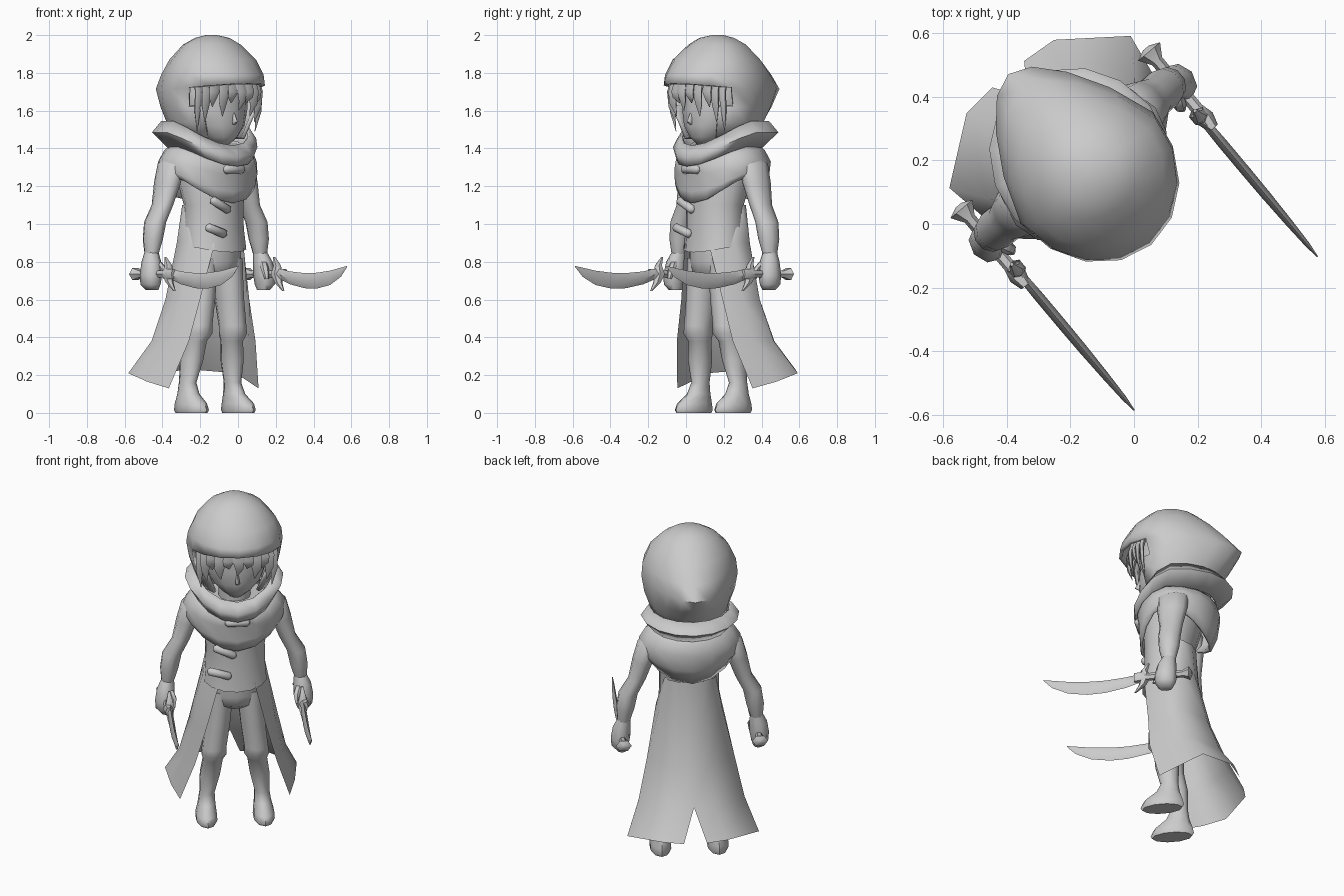
import bpy, bmesh
from math import sin, cos, pi, radians
from mathutils import Vector

if "Cube" in bpy.data.objects:
    bpy.data.objects.remove(bpy.data.objects["Cube"])

grey = bpy.data.materials.new("plain_grey")
grey.use_nodes = True
grey.diffuse_color = (0.6, 0.6, 0.6, 1)
grey.node_tree.nodes["Principled BSDF"].inputs["Base Color"].default_value = (0.6, 0.6, 0.6, 1)
TURN = radians(40)  # the whole figure is turned toward its left


def finish(name, bm, mirror=False, thick=0, angle=50):
    bmesh.ops.recalc_face_normals(bm, faces=bm.faces)
    mesh = bpy.data.meshes.new(name)
    bm.to_mesh(mesh)
    bm.free()
    mesh.materials.append(grey)
    ob = bpy.data.objects.new(name, mesh)
    bpy.context.collection.objects.link(ob)
    ob.rotation_euler.z = TURN
    if mirror:
        ob.modifiers.new("mirror", 'MIRROR').use_clip = True
    if thick:
        shell = ob.modifiers.new("shell", 'SOLIDIFY')
        shell.thickness, shell.offset = thick, -1
    bpy.ops.object.select_all(action='DESELECT')
    bpy.context.view_layer.objects.active = ob
    ob.select_set(True)
    bpy.ops.object.shade_smooth_by_angle(angle=radians(angle))


def loft(name, rings, caps=(True, True), closed=True, skip=None, **kw):
    """Skin a list of point rings; skip(row, column) leaves faces out."""
    bm = bmesh.new()
    rows = [[bm.verts.new(p) for p in r] for r in rings]
    n = len(rows[0])
    for i, (a, b) in enumerate(zip(rows, rows[1:])):
        for j in range(n if closed else n - 1):
            if not (skip and skip(i, j)):
                k = (j + 1) % n
                bm.faces.new((a[j], a[k], b[k], b[j]))
    for wanted, row in zip(caps, (rows[0], rows[-1])):
        if wanted:
            bm.faces.new(row)
    loose = [v for v in bm.verts if not v.link_faces]
    bmesh.ops.delete(bm, geom=loose, context='VERTS')
    finish(name, bm, **kw)


OPEN = (False, False)


def flat_ring(x, y, z, a, b, n=12):
    return [(x + a * sin(2 * pi * j / n), y - b * cos(2 * pi * j / n), z) for j in range(n)]


def upright_ring(x, y, z, t, h, n=6):
    return [(x + t * cos(2 * pi * j / n), y, z + h * sin(2 * pi * j / n)) for j in range(n)]


def egg(z, a, front, back, n=16, vee=0, lift=0, point=0):
    """Ring from front to back; vee drops the front, lift raises the sides, point narrows the back."""
    pts = []
    mid = front * 0.55 + back * 0.45
    for j in range(n):
        t = 2 * pi * j / n
        c = cos(t)
        y = mid - c * (mid - front if c > 0 else back - mid)
        x = a * sin(t) * (1 - point * max(-c, 0))
        pts.append((x, y, z - vee * max(c, 0) ** 1.5 + lift * sin(t) ** 2))
    return pts


# Hood with an open front and a pointed back
hood = [egg(2.0, .03, .19, .25), egg(1.985, .09, .12, .31), egg(1.95, .155, .07, .37),
        egg(1.87, .228, -.02, .465, point=.1), egg(1.79, .264, -.07, .55, point=.25),
        egg(1.715, .272, -.085, .615, point=.34, vee=-.03), egg(1.62, .256, -.03, .55, point=.22),
        egg(1.54, .228, .02, .485, point=.1), egg(1.45, .18, .05, .42)]
loft("hood", hood, caps=(True, False), thick=.02, angle=60,
     skip=lambda i, j: (i == 5 and (j < 3 or j > 12)) or (i > 5 and (j < 2 or j > 13)))

# Head, nose and neck
loft("head", [flat_ring(0, y, z, a, b) for y, z, a, b in (
    (.14, 1.42, .04, .05), (.15, 1.46, .09, .1), (.175, 1.52, .15, .145),
    (.2, 1.6, .185, .17), (.21, 1.7, .2, .18), (.21, 1.82, .17, .17))], angle=60)
loft("nose", [flat_ring(0, y, z, a, b, 6) for y, z, a, b in (
    (.045, 1.6, .006, .01), (.03, 1.54, .014, .025), (.04, 1.525, .01, .01))], angle=60)
loft("neck", [flat_ring(0, .22, z, .09, .09) for z in (1.5, 1.3)])

# Hair strands hanging below the brim
for x, tip, w in ((0, 1.6, .034), (.055, 1.64, .036), (.1, 1.57, .038),
                  (.145, 1.62, .036), (.175, 1.54, .036), (.205, 1.49, .028)):
    for side in ((1, -1) if x else (1,)):
        y = -.03 + 2.6 * x * x
        loft("hair_strand", [flat_ring(side * (x + dx), y + dy, z, s * w, s * .015, 5) for dx, dy, z, s in (
            (-.01, .02, 1.78, 1), (0, 0, 1.7, 1), (.006, .005, (1.7 + tip) / 2, .7), (-.005, .02, tip, .06))])

# Standing collar and shoulder mantle
loft("collar", [egg(1.545, .235, .04, .51, vee=.13), egg(1.485, .278, 0, .565, vee=.13),
                egg(1.405, .225, .005, .47, vee=.1)], caps=OPEN, thick=.015)
loft("mantle", [egg(1.44, .18, .06, .42, vee=.1), egg(1.39, .25, .02, .47, vee=.08),
                egg(1.32, .287, .03, .49, vee=.06, lift=.02), egg(1.22, .287, .035, .475, vee=.05, lift=.06),
                egg(1.13, .265, .04, .44, vee=.02, lift=.12)], caps=OPEN, thick=.015, angle=60)

# Coat body with a dipped front hem, and trousers seat
loft("coat_body", [flat_ring(0, y, z, a, b, 14) for y, z, a, b in (
    (.24, 1.38, .2, .16), (.22, 1.25, .2, .165), (.2, 1.1, .17, .14), (.2, .98, .172, .14))]
     + [egg(.88, .18, .05, .34, n=14, vee=.03)], angle=60)
loft("trousers_seat", [flat_ring(0, .2, z, a, b) for z, a, b in (
    (.9, .16, .12), (.8, .16, .12), (.74, .13, .11), (.71, .06, .07))], angle=60)

# Coat tail: one flared sheet per side, split at the centre back
loft("coat_tail", [
    [(.14, .24, 1.1), (.145, .26, 1.1), (.13, .305, 1.1), (.07, .345, 1.1), (0, .355, 1.1)],
    [(.1, .075, .89), (.185, .18, .9), (.18, .29, .9), (.07, .36, .9), (0, .365, .9)],
    [(.17, .11, .6), (.23, .2, .6), (.25, .3, .6), (.08, .43, .6), (0, .44, .6)],
    [(.23, .13, .38), (.275, .24, .38), (.3, .355, .38), (.12, .51, .38), (0, .52, .4)],
    [(.31, .2, .13), (.35, .33, .165), (.372, .46, .21), (.18, .605, .23), (.065, .615, .22)]],
    caps=OPEN, closed=False, mirror=True, angle=60)

# Coat toggles
for x, y, z, tilt in ((0, .035, 1.29, 0), (-.07, .06, 1.1, .45), (-.1, .06, .965, .3)):
    along = Vector((cos(tilt), 0, -sin(tilt)))
    up = Vector((sin(tilt), 0, cos(tilt)))
    loft("toggle", [[Vector((x, y, z)) + along * d + up * r * cos(k * pi / 4) + Vector((0, r * sin(k * pi / 4), 0))
                     for k in range(8)] for d, r in ((-.07, .01), (-.056, .024), (.056, .024), (.07, .01))])

# Legs with boots
loft("leg", [flat_ring(x, y, z, a, b, 10) for x, y, z, a, b in (
    (.085, .2, .82, .08, .1), (.092, .195, .7, .074, .095), (.1, .19, .6, .072, .088),
    (.118, .185, .46, .07, .08), (.12, .185, .42, .074, .08), (.125, .2, .38, .058, .064),
    (.14, .215, .28, .058, .068), (.155, .23, .16, .044, .051), (.158, .22, .1, .05, .07),
    (.162, .195, .05, .06, .112), (.162, .19, .015, .062, .124), (.162, .19, 0, .056, .115))], mirror=True)

# Arms and fists
loft("arm", [flat_ring(x, .265, z, a, b, 10) for x, z, a, b in (
    (.2, 1.37, .04, .06), (.235, 1.32, .062, .09), (.265, 1.22, .06, .085), (.3, 1.1, .05, .066),
    (.35, 1.01, .055, .065), (.366, .92, .052, .058), (.375, .84, .036, .04))], mirror=True, angle=60)
loft("fist", [flat_ring(x, y, z, a, b, 8) for x, y, z, a, b in (
    (.375, .265, .85, .036, .04), (.385, .255, .8, .05, .055), (.392, .25, .73, .055, .065),
    (.395, .25, .68, .048, .06), (.385, .25, .65, .028, .04))], mirror=True, angle=60)
loft("thumb", [flat_ring(x, y, z, r, r, 6) for x, y, z, r in (
    (.365, .225, .8, .02), (.35, .195, .76, .022), (.35, .18, .71, .012))], mirror=True)

# Daggers: grip with flared pommel, guard and curved blade
loft("dagger_grip", [upright_ring(.385, y, .735, t, h) for y, t, h in (
    (.4, .012, .012), (.385, .045, .036), (.345, .02, .02), (.24, .02, .022),
    (.15, .02, .022), (.11, .03, .03), (.07, .018, .03))], mirror=True)
loft("dagger_guard", [flat_ring(.376, y, z, a, b, 6) for y, z, a, b in (
    (.15, .825, .006, .006), (.125, .78, .02, .02), (.13, .735, .032, .032),
    (.115, .69, .02, .022), (.075, .645, .006, .006))], mirror=True)
loft("dagger_blade", [upright_ring(.376, y, z, t, h, 4) for y, z, t, h in (
    (.1, .735, .014, .028), (.02, .715, .016, .034), (-.1, .7, .016, .04),
    (-.2, .7, .015, .042), (-.31, .715, .012, .038), (-.4, .745, .008, .024),
    (-.45, .775, .002, .003))], mirror=True, angle=50)
